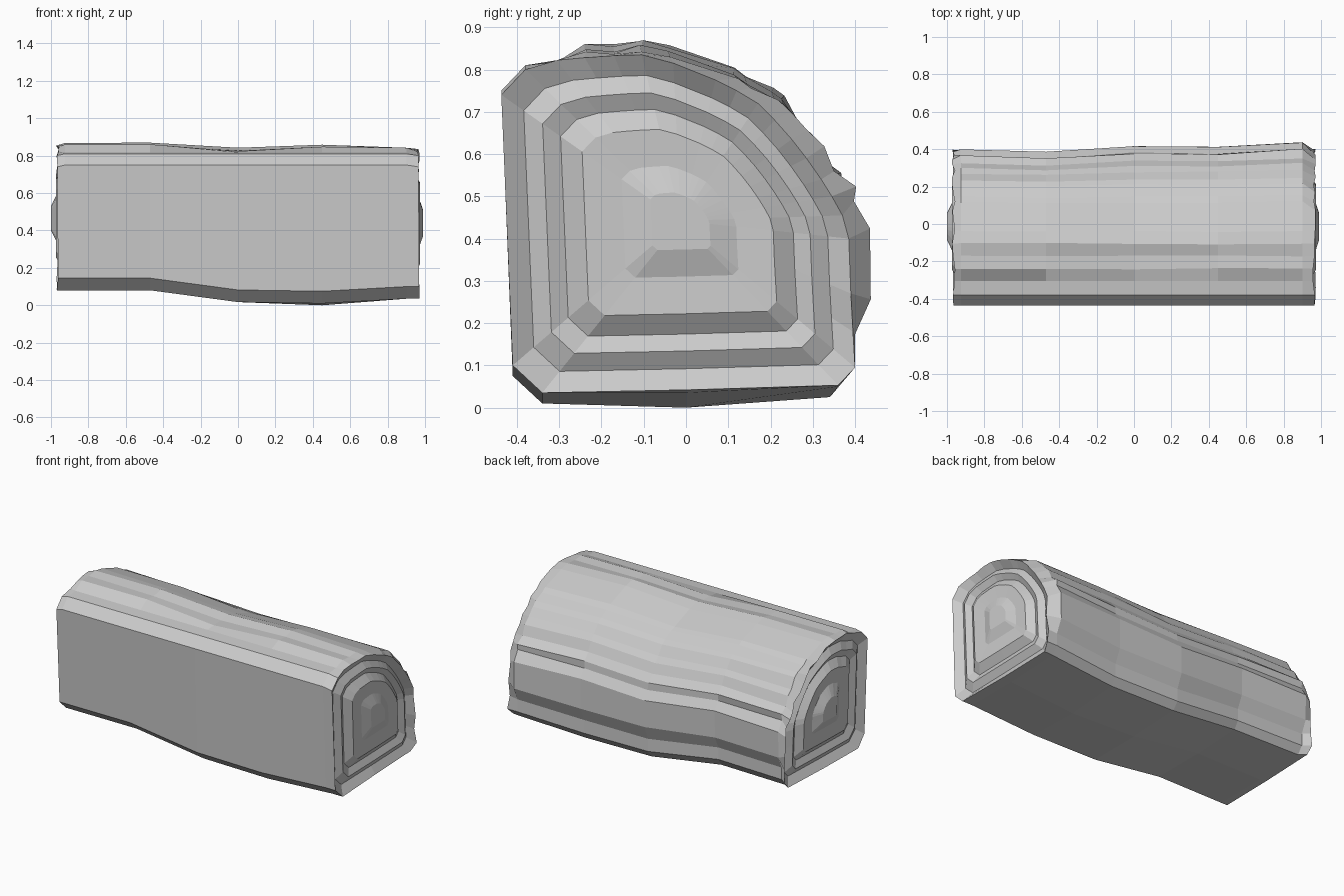
import bpy, bmesh, random

if "Cube" in bpy.data.objects:
    bpy.data.objects.remove(bpy.data.objects["Cube"])

random.seed(4)

# Bark cross-section (y, z), from the lower front corner along the bottom and over the back
BARK = [(-.41, .10), (-.34, .035), (0, .035), (.36, .05), (.40, .095), (.40, .175),
        (.44, .26), (.44, .43), (.40, .49), (.40, .53), (.355, .57), (.33, .63),
        (.29, .66), (.25, .715), (.215, .735), (.15, .765), (.12, .785), (-.04, .835),
        (-.105, .855), (-.17, .84), (-.24, .845), (-.305, .818), (-.38, .81), (-.437, .75)]
# Smoother wood cross-section with matching points
WOOD = [(-.41, .10), (-.34, .035), (0, .042), (.36, .053), (.40, .095), (.395, .18),
        (.39, .27), (.385, .40), (.37, .455), (.345, .50), (.32, .54), (.285, .59),
        (.25, .635), (.21, .68), (.17, .72), (.12, .75), (.07, .775), (-.03, .815),
        (-.105, .835), (-.17, .833), (-.24, .828), (-.305, .822), (-.38, .80), (-.437, .74)]

# Body stations: x, bottom shift, top shift, back width factor
STATIONS = [(-.925, .045, .018, .91), (-.47, .045, .018, .87), (0, -.018, -.018, .95),
            (.45, -.025, .003, .94), (.90, 0, -.008, 1.0)]
# End growth rings: scale about the heart, distance from the middle
RINGS = [(.875, .932), (.77, .958), (.67, .938), (.55, .972), (.33, .968), (.17, .99)]
HEART = (-.012, .442)


def shifted(p, low, high, width):
    y, z = p
    t = min(max((z - .1) / .5, 0), 1)
    top = high if y > -.3 else 0
    return (y * width if y > .3 and z > .1 else y * (1 + (width - 1) * max(y, 0) / .4),
            z + low * (1 - t) + top * t)


def add_loop(bm, x, pts):
    return [bm.verts.new((x, y, z)) for y, z in pts]


def bridge(bm, a, b):
    n = len(a)
    for i in range(n):
        bm.faces.new((a[i], a[(i + 1) % n], b[(i + 1) % n], b[i]))


def end_loops(bm, side, low, high, width):
    """Cut rim followed by stepped rings and a raised heart."""
    wood = [shifted(p, low, high, width) for p in WOOD]
    cy, cz = HEART[0], HEART[1] + low * .5
    rim = [bm.verts.new((side * (.965 + random.uniform(-.008, .008)), y, z)) for y, z in wood]
    loops = [rim]
    for s, x in RINGS:
        off = .01 if side < 0 and s < .2 else 0
        loops.append(add_loop(bm, side * (x + off),
                              [(cy + (y - cy) * s, cz + (z - cz) * s) for y, z in wood]))
    return loops


bm = bmesh.new()
body = []
for x, low, high, width in STATIONS:
    pts = []
    for i, p in enumerate(BARK):
        y, z = shifted(p, low, high, width)
        if 6 <= i <= 20:                       # uneven bark
            y += random.uniform(-.005, .004)
            z += random.uniform(-.006, .006)
        pts.append((y, z))
    body.append(add_loop(bm, x, pts))
# Lowest point under the log
body[3][2].co.z = .0

left = end_loops(bm, -1, .045, .018, 1.0)
right = end_loops(bm, 1, 0, 0, 1.0)
loops = left[::-1] + body + right
for a, b in zip(loops, loops[1:]):
    bridge(bm, a, b)
bm.faces.new(loops[0])
bm.faces.new(loops[-1])

bmesh.ops.recalc_face_normals(bm, faces=bm.faces)
mesh = bpy.data.meshes.new("split_log")
bm.to_mesh(mesh)
bm.free()
log = bpy.data.objects.new("split_log", mesh)
bpy.context.collection.objects.link(log)
